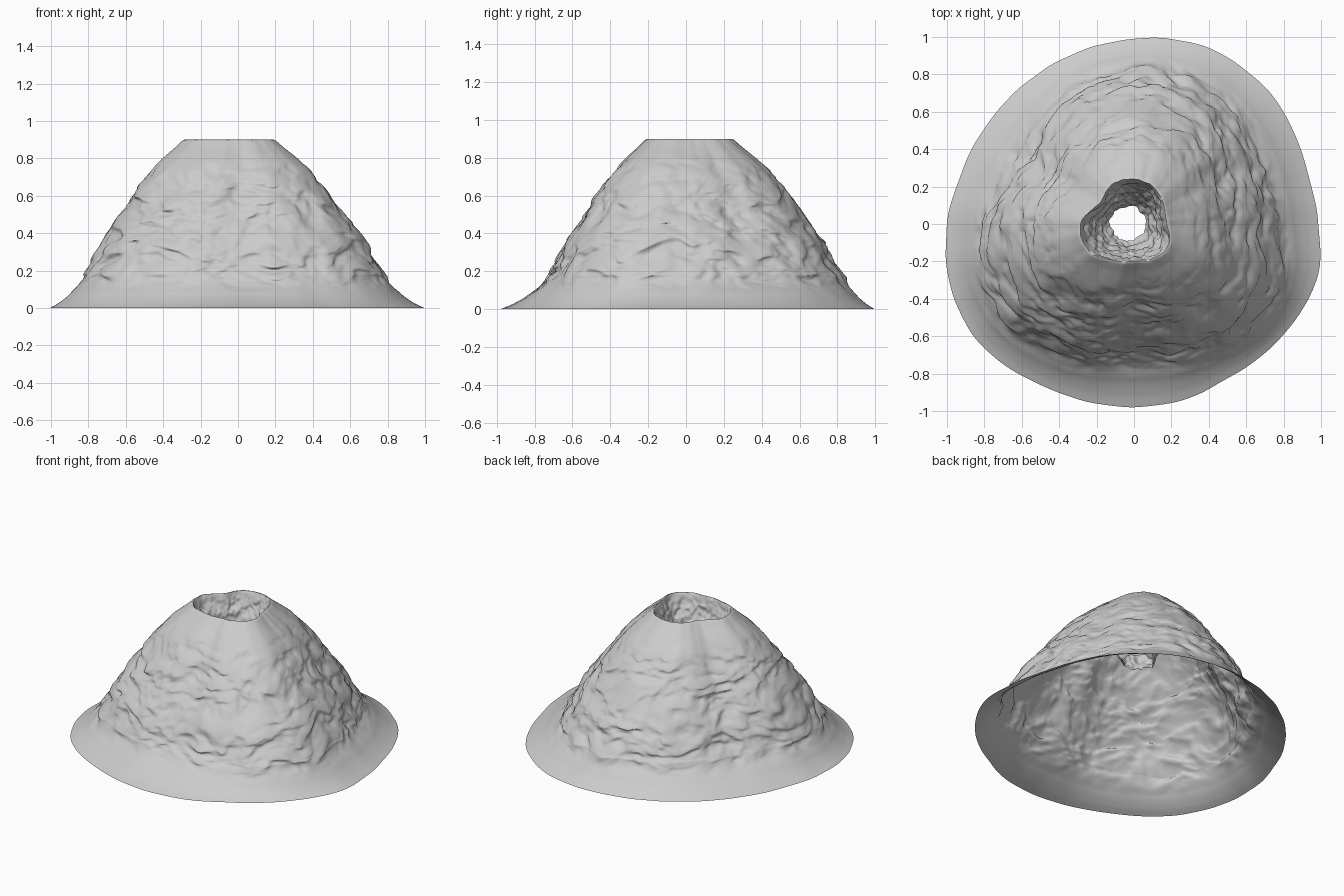
import bpy, bmesh, math
from mathutils import Vector, noise

if "Cube" in bpy.data.objects:
    bpy.data.objects.remove(bpy.data.objects["Cube"])

SEG, ROWS, IN_ROWS = 360, 200, 46

# Outlines as radii at even angles, counter-clockwise from +x
BASE = [.985, .97, .985, 1.01, 1.02, 1.015, .99, .97, .955, .95, .95, .965,
        1.0, 1.03, 1.045, 1.03, .995, .98, .98, .975, .965, .98, 1.005, 1.02]
FOOT = [.765, .76, .82, .83, .77, .72, .81, .86, .80, .725, .78, .85]
RIM = [.175, .185, .22, .24, .24, .215, .285, .28, .225, .20, .21, .215]
HOLE = [.06, .07, .08, .09, .10, .12, .13, .12, .10, .09, .08, .065]
GULLIES = [30, 150, 270]

# Slope profile (height, blend): 0 = rim, 1 = foot, 2 = base edge
PROFILE = [(.90, 0), (.895, .02), (.86, .09), (.75, .31), (.60, .52), (.50, .64),
           (.36, .82), (.17, 1.02), (.08, 1.40), (.03, 1.72), (0, 2)]


def spline(p0, p1, p2, p3, f):
    return .5 * (2*p1 + (p2-p0)*f + (2*p0-5*p1+4*p2-p3)*f*f + (3*p1-p0-3*p2+p3)*f**3)


def ring(table, a):
    """Smooth periodic lookup."""
    n = len(table)
    t = (a / math.tau * n) % n
    i = int(t)
    return spline(*(table[(i + k) % n] for k in (-1, 0, 1, 2)), t - i)


LENS = [math.hypot(b[0]-a[0], (b[1]-a[1]) * .45) for a, b in zip(PROFILE, PROFILE[1:])]


def profile(t):
    """Smooth point on the slope profile, t from 0 to 1."""
    d, n = t * sum(LENS), len(PROFILE) - 1
    for i, l in enumerate(LENS):
        if d <= l:
            pts = [PROFILE[min(n, max(0, i + k))] for k in (-1, 0, 1, 2)]
            return tuple(spline(*(p[c] for p in pts), d / l) for c in (0, 1))
        d -= l
    return PROFILE[-1]


def step(a, b, x):
    x = min(1, max(0, (x - a) / (b - a)))
    return x * x * (3 - 2 * x)


def rock(p):
    """Ledge-like noise, stretched sideways and warped."""
    q = p + noise.noise_vector(p * 3.5) * .09
    n1 = noise.noise(Vector((q.x * 7, q.y * 7, q.z * 12)))
    n2 = noise.noise(Vector((q.x * 14 + 7, q.y * 14, q.z * 22)))
    n3 = noise.noise(q * 34)
    return math.tanh(n1 * 2.2) * .015 + math.tanh(n2 * 2) * .010 + n3 * .004


def gully(a, b):
    """Shallow radial channels between the three lobes."""
    d = min(abs((math.degrees(a) - g + 180) % 360 - 180) for g in GULLIES)
    return .022 * math.exp(-(d / 11) ** 2) * math.sin(math.pi * min(1, max(0, b / 1.15)))


bm = bmesh.new()
rows = []

# Crater throat, from the open hole up to the rim
for j in range(IN_ROWS):
    t = j / IN_ROWS
    row = []
    for i in range(SEG):
        a = math.tau * i / SEG
        r = ring(HOLE, a) + (ring(RIM, a) - .003 - ring(HOLE, a)) * t ** .85
        z = .53 + .367 * t
        p = Vector((r * math.cos(a), r * math.sin(a), z))
        k = 1 - step(.8, 1, t) * .8
        r += k * (noise.noise(p * 17) * .016 + noise.noise(p * 38) * .010)
        z += k * noise.noise(p * 25 + Vector((3, 5, 9))) * .012
        row.append(bm.verts.new((r * math.cos(a), r * math.sin(a), min(z, .898))))
    rows.append(row)

# Outer slope, from the rim down to the flared base edge
for j in range(ROWS + 1):
    z0, b = profile(j / ROWS)
    row = []
    for i in range(SEG):
        a = math.tau * i / SEG
        rim, foot, base = ring(RIM, a), ring(FOOT, a), ring(BASE, a)
        r = rim + (foot - rim) * b if b < 1 else foot + (base - foot) * (b - 1)
        r -= gully(a, b)
        p = Vector((r * math.cos(a), r * math.sin(a), z0))
        d = rock(p) * step(.90, .62, z0) * step(.06, .2, z0)
        r += d + noise.noise(Vector((math.cos(a) * 6, math.sin(a) * 6, 2))) * .005
        z = z0 - max(d, 0) * .6
        row.append(bm.verts.new((r * math.cos(a), r * math.sin(a), max(z, 0))))
    rows.append(row)

for lo, hi in zip(rows, rows[1:]):
    for i in range(SEG):
        k = (i + 1) % SEG
        bm.faces.new((lo[k], lo[i], hi[i], hi[k]))
for f in bm.faces:
    f.smooth = True

mesh = bpy.data.meshes.new("volcano")
bm.to_mesh(mesh)
bm.free()
volcano = bpy.data.objects.new("volcano", mesh)
bpy.context.collection.objects.link(volcano)

# Keep the crater lip crisp
bpy.context.view_layer.objects.active = volcano
volcano.select_set(True)
bpy.ops.object.shade_smooth_by_angle(angle=math.radians(60))
